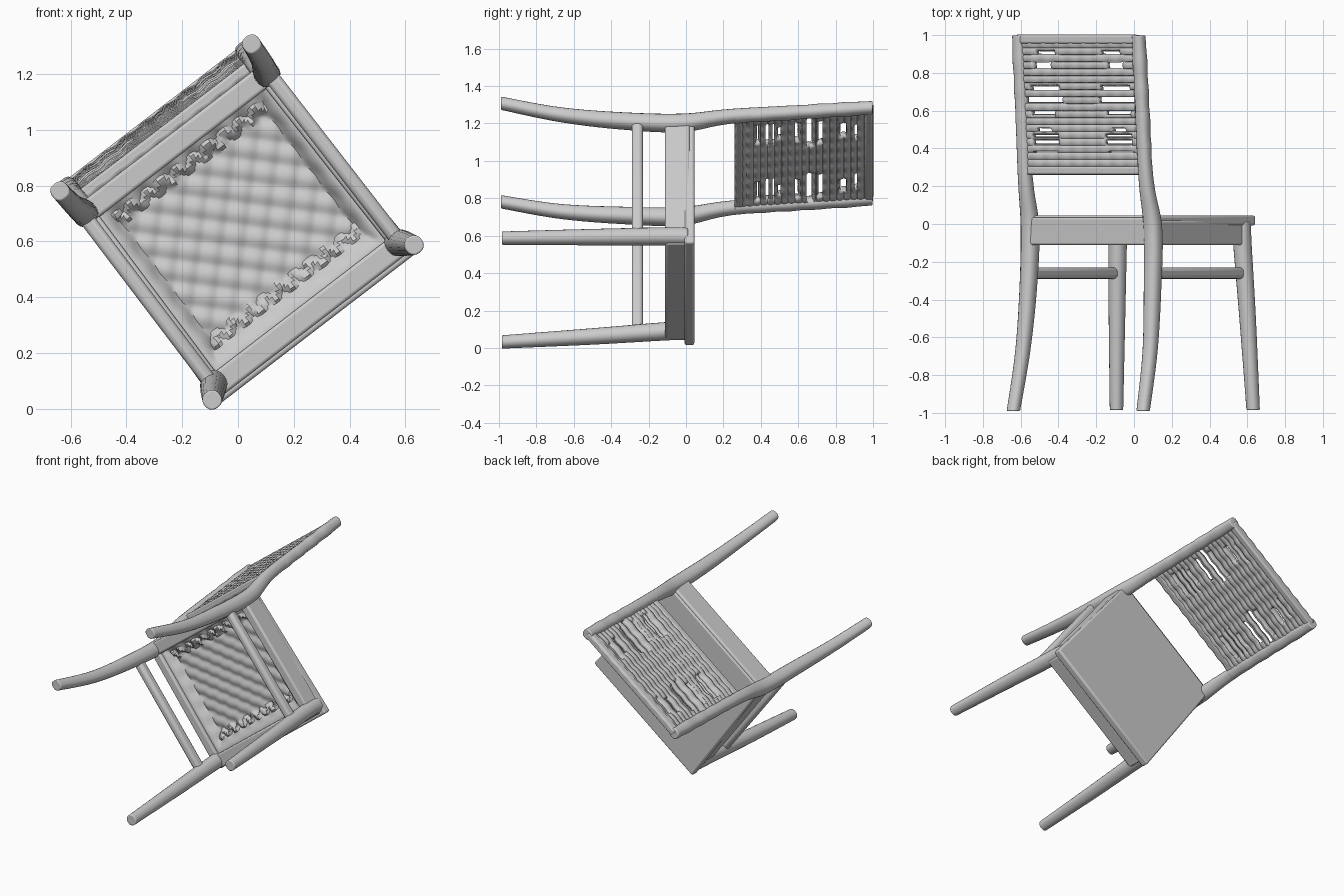
import bpy, bmesh
from math import sin, cos, pi, radians
from mathutils import Matrix, Vector

if "Cube" in bpy.data.objects:
    bpy.data.objects.remove(bpy.data.objects["Cube"])

# The chair lies on one side edge: local u = across, v = to the front, w = chair up
A = radians(37.5)
FRAME = Matrix(((cos(A), sin(A), 0, 0),
                (0, 0, 1, 0),
                (sin(A), -cos(A), 0, 0.66),
                (0, 0, 0, 1)))


def finish(bm, name, bevel=0):
    """Move a chair-space bmesh into the world frame and make it an object."""
    bmesh.ops.recalc_face_normals(bm, faces=bm.faces)
    bm.transform(FRAME)
    me = bpy.data.meshes.new(name)
    bm.to_mesh(me)
    bm.free()
    ob = bpy.data.objects.new(name, me)
    bpy.context.collection.objects.link(ob)
    if bevel:
        m = ob.modifiers.new("round", 'BEVEL')
        m.width, m.segments, m.limit_method = bevel, 3, 'ANGLE'
    return ob


def smooth_path(keys, n=28):
    """Resample keys (Vectors) with a Catmull-Rom curve."""
    out, last = [], len(keys) - 1
    for i in range(n + 1):
        t = i / n * last
        k = min(int(t), last - 1)
        f = t - k
        p0, p1, p2, p3 = (keys[min(max(k + d, 0), last)] for d in (-1, 0, 1, 2))
        out.append(0.5 * (2 * p1 + (p2 - p0) * f + (2 * p0 - 5 * p1 + 4 * p2 - p3) * f * f
                          + (3 * p1 - p0 - 3 * p2 + p3) * f ** 3))
    return out


def leg(name, keys, side, square=2.6, seg=20):
    """Loft soft-square rings; key = (u, v, w, radius)."""
    bm = bmesh.new()
    rings = []
    for u, v, w, r in smooth_path([Vector(k) for k in keys]):
        ring = []
        for i in range(seg):
            a = 2 * pi * i / seg
            s = r / (abs(cos(a)) ** square + abs(sin(a)) ** square) ** (1 / square)
            ring.append(bm.verts.new((side * u + s * cos(a), v + s * sin(a), w)))
        rings.append(ring)
    for a, b in zip(rings, rings[1:]):
        for i in range(seg):
            j = (i + 1) % seg
            bm.faces.new((a[i], a[j], b[j], b[i]))
    bm.faces.new(rings[0])
    bm.faces.new(rings[-1])
    return finish(bm, name, 0.006)


def prism(name, outline, w0, w1, bevel):
    """Extrude a (u, v) outline from w0 to w1."""
    bm = bmesh.new()
    f = bm.faces.new([bm.verts.new((u, v, w0)) for u, v in outline])
    top = bmesh.ops.extrude_face_region(bm, geom=[f])['geom']
    bmesh.ops.translate(bm, vec=(0, 0, w1 - w0),
                        verts=[g for g in top if isinstance(g, bmesh.types.BMVert)])
    return finish(bm, name, bevel)


def rail(name, a, b, half, w0, w1, bevel=0.012):
    """Straight bar between two (u, v) points."""
    a, b = Vector(a), Vector(b)
    d = (b - a).normalized() * half
    n = Vector((-d.y, d.x))
    return prism(name, [a + n, a - n, b - n, b + n], w0, w1, bevel)


def sheet(name, nu, nv, point, thick, hole=None):
    """Grid sheet, point(s, t) -> chair position, optional holes, then thickened."""
    bm = bmesh.new()
    g = [[bm.verts.new(point(i / nu, j / nv)) for i in range(nu + 1)] for j in range(nv + 1)]
    for j in range(nv):
        for i in range(nu):
            if not (hole and hole((i + .5) / nu, (j + .5) / nv)):
                bm.faces.new((g[j][i], g[j][i + 1], g[j + 1][i + 1], g[j + 1][i]))
    ob = finish(bm, name)
    m = ob.modifiers.new("thickness", 'SOLIDIFY')
    m.thickness, m.offset = thick, 0
    return ob


# Legs, side rails and side stretchers
BACK = [(.433, -.485, -.99, .033), (.425, -.415, -.68, .037), (.415, -.38, -.35, .043),
        (.41, -.37, -.02, .046), (.402, -.425, .28, .036), (.40, -.478, .985, .031)]
FRONT = [(.456, .442, -.985, .034), (.436, .42, -.5, .042), (.416, .40, -.1, .047),
         (.412, .40, .01, .047)]
for side, label in ((-1, "left"), (1, "right")):
    leg(label + "_back_leg", BACK, side)
    leg(label + "_front_leg", FRONT, side, 2.3)
    rail(label + "_seat_rail", (side * .405, -.37), (side * .415, .42), .03, -.112, .02)
    rail(label + "_stretcher", (side * .418, -.37), (side * .422, .40), .027, -.29, -.23, .02)

# Front and back rails
rail("front_seat_rail", (-.42, .41), (.42, .41), .042, -.112, .02)
rail("back_seat_rail", (-.41, -.365), (.41, -.365), .04, -.112, .035)

# Seat top with overhanging lip
prism("seat", [(-.425, -.39), (.425, -.39), (.454, .47), (-.454, .47)], -.008, .045, .012)


# Woven underside, sloping up from the front and back rails to a quilted middle
def weave(s, t):
    u, v = (s - .5) * .78, (t - .5) * .76
    edge = max(0, min(1, (abs(v) - .27) / .09))
    side_edge = max(0, min(1, (abs(u) - .33) / .04))
    mid = (1 - edge) * (1 - side_edge)
    quilt = .010 * sin(u * 2 * pi / .11) * sin(v * 2 * pi / .11) * mid
    rag = abs(abs(v) - .28 - .012 * sin(u * 90)) < .014 and abs(u) < .34
    return (u, v, -.03 - .05 * max(edge, side_edge) + quilt - (.016 if rag else 0))


sheet("seat_weave", 64, 64, weave, .02)

# Woven back panel: rows of (centre height, half height) open slots either side of a solid middle
SLOTS = [(.91, .010, .15, .28), (.84, .017, .19, .30), (.72, .016, .14, .34), (.66, .018, .12, .36),
         (.59, .014, .17, .33), (.50, .010, .2, .30), (.47, .009, .15, .34), (.435, .011, .15, .34),
         (.38, .009, .17, .33)]
B0, B1 = .262, .998


def back_v(w):
    return -.422 - .058 * (w - B0) / (B1 - B0)


def panel(s, t):
    u, w = (s - .5) * .80, B0 + t * (B1 - B0)
    ripple = .003 * sin(w * 2 * pi / .037) + .003 * cos(u * 2 * pi / .09)
    return (u, back_v(w) + ripple, w)


def slot(s, t):
    u, w = abs(s - .5) * .80, B0 + t * (B1 - B0)
    return any(abs(w - c) < h and a < u < b for c, h, a, b in SLOTS)


sheet("back_weave", 48, 120, panel, .034, slot)

# Cord wrapping round each post, plus top and bottom bars of the back
for side, label in ((-1, "left"), (1, "right")):
    wrap = [(.40, back_v(B0 + i * .0735), B0 + i * .0735, .037 - .003 * (i % 2)) for i in range(11)]
    wrap[-1] = (.40, back_v(B1), B1, .033)
    leg(label + "_post_wrap", wrap, side)
rail("back_top_bar", (-.40, back_v(.98)), (.40, back_v(.98)), .024, .955, 1.0, .01)
rail("back_bottom_bar", (-.40, back_v(.28)), (.40, back_v(.28)), .022, .262, .305, .01)

# Smooth shading with sharp edges kept
bpy.ops.object.select_all(action='DESELECT')
for ob in bpy.context.collection.objects:
    ob.select_set(True)
    bpy.context.view_layer.objects.active = ob
bpy.ops.object.shade_smooth_by_angle(angle=radians(40))
